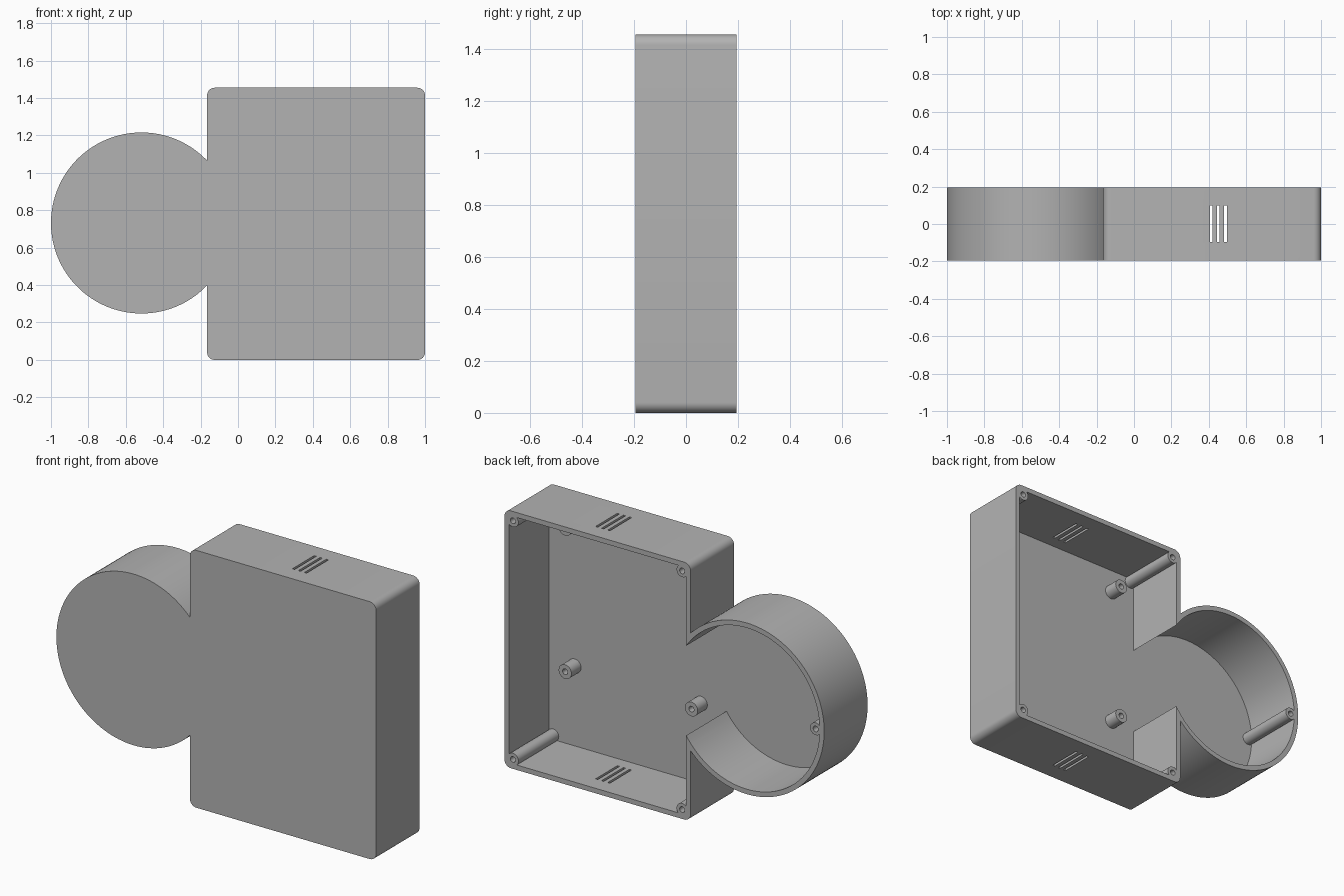
import bpy, bmesh, math
from mathutils import Matrix, Vector

cube = bpy.data.objects.get("Cube")
if cube:
    bpy.data.objects.remove(cube, do_unlink=True)

GREY = (0.45, 0.45, 0.45, 1)
mat = bpy.data.materials.new("plain grey")
mat.use_nodes = True
mat.diffuse_color = GREY
mat.node_tree.nodes["Principled BSDF"].inputs["Base Color"].default_value = GREY

FRONT, BACK = -0.194, 0.194
X0, X1, HEIGHT = -0.165, 1.0, 1.455
RING_X, RING_Z, RING_R = -0.516, 0.732, 0.484
WALL, FLOOR = 0.028, FRONT + 0.028
MID_X = (X0 + X1) / 2


def finish(name, bm):
    mesh = bpy.data.meshes.new(name)
    bmesh.ops.recalc_face_normals(bm, faces=bm.faces)
    bm.to_mesh(mesh)
    bm.free()
    mesh.materials.append(mat)
    obj = bpy.data.objects.new(name, mesh)
    bpy.context.collection.objects.link(obj)
    return obj


def block(name, low, high, corner=0):
    """Box between two corners, optionally rounding the edges along y."""
    low, high = Vector(low), Vector(high)
    bm = bmesh.new()
    bmesh.ops.create_cube(bm, size=1, matrix=Matrix.Translation((low + high) / 2)
                          @ Matrix.Diagonal((*(high - low), 1)))
    if corner:
        edges = [e for e in bm.edges
                 if abs(e.verts[0].co.y - e.verts[1].co.y) > 0.1]
        bmesh.ops.bevel(bm, geom=edges, offset=corner, segments=8,
                        profile=0.5, affect='EDGES')
    return finish(name, bm)


def rod(name, x, z, radius, y0, y1, sides=32):
    """Cylinder along y."""
    bm = bmesh.new()
    place = Matrix.Translation((x, (y0 + y1) / 2, z)) @ Matrix.Rotation(math.pi / 2, 4, 'X')
    bmesh.ops.create_cone(bm, cap_ends=True, segments=sides, radius1=radius,
                          radius2=radius, depth=y1 - y0, matrix=place)
    return finish(name, bm)


def combine(target, tool, operation):
    """Apply a boolean and remove its tool."""
    mod = target.modifiers.new(operation, 'BOOLEAN')
    mod.operation, mod.solver, mod.object = operation, 'EXACT', tool
    bpy.context.view_layer.objects.active = target
    bpy.ops.object.modifier_apply(modifier=mod.name)
    bpy.data.objects.remove(tool, do_unlink=True)


# Outer shell: rounded box joined to a round chamber
shell = block("enclosure", (X0, FRONT, 0), (X1, BACK, HEIGHT), 0.04)
combine(shell, rod("chamber", RING_X, RING_Z, RING_R, FRONT, BACK, 128), 'UNION')

# Hollow interior, open at the back
cavity = block("cavity", (X0 + WALL, FLOOR, WALL), (X1 - WALL, BACK + 0.1, HEIGHT - WALL))
combine(cavity, rod("round_cavity", RING_X, RING_Z, RING_R - WALL, FLOOR, BACK + 0.1, 128), 'UNION')
combine(shell, cavity, 'DIFFERENCE')

# Full-depth screw posts in the corners and on the chamber wall
INSET = 0.053
posts = [(x, z, 0.035, BACK) for x in (X0 + INSET, X1 - INSET)
         for z in (INSET, HEIGHT - INSET)]
posts.append((RING_X - RING_R + INSET, RING_Z, 0.035, BACK))

# Short board standoffs on the floor
posts += [(MID_X + dx, z, 0.04, -0.08) for dx in (-0.395, 0.395) for z in (0.48, 1.29)]

for x, z, radius, tip in posts:
    combine(shell, rod("post", x, z, radius, FLOOR - 0.01, tip), 'UNION')
for x, z, radius, tip in posts:
    combine(shell, rod("screw_hole", x, z, 0.016, FLOOR + 0.01, tip + 0.05, 24), 'DIFFERENCE')

# Three vent slots through the top and bottom walls
for x in (0.413, 0.451, 0.489):
    combine(shell, block("slot", (x - 0.007, -0.095, -0.1), (x + 0.007, 0.1, HEIGHT + 0.1)),
            'DIFFERENCE')

# Smooth the curved walls while keeping edges sharp
bpy.ops.object.select_all(action='DESELECT')
shell.select_set(True)
bpy.context.view_layer.objects.active = shell
bpy.ops.object.shade_smooth_by_angle(angle=math.radians(30))
